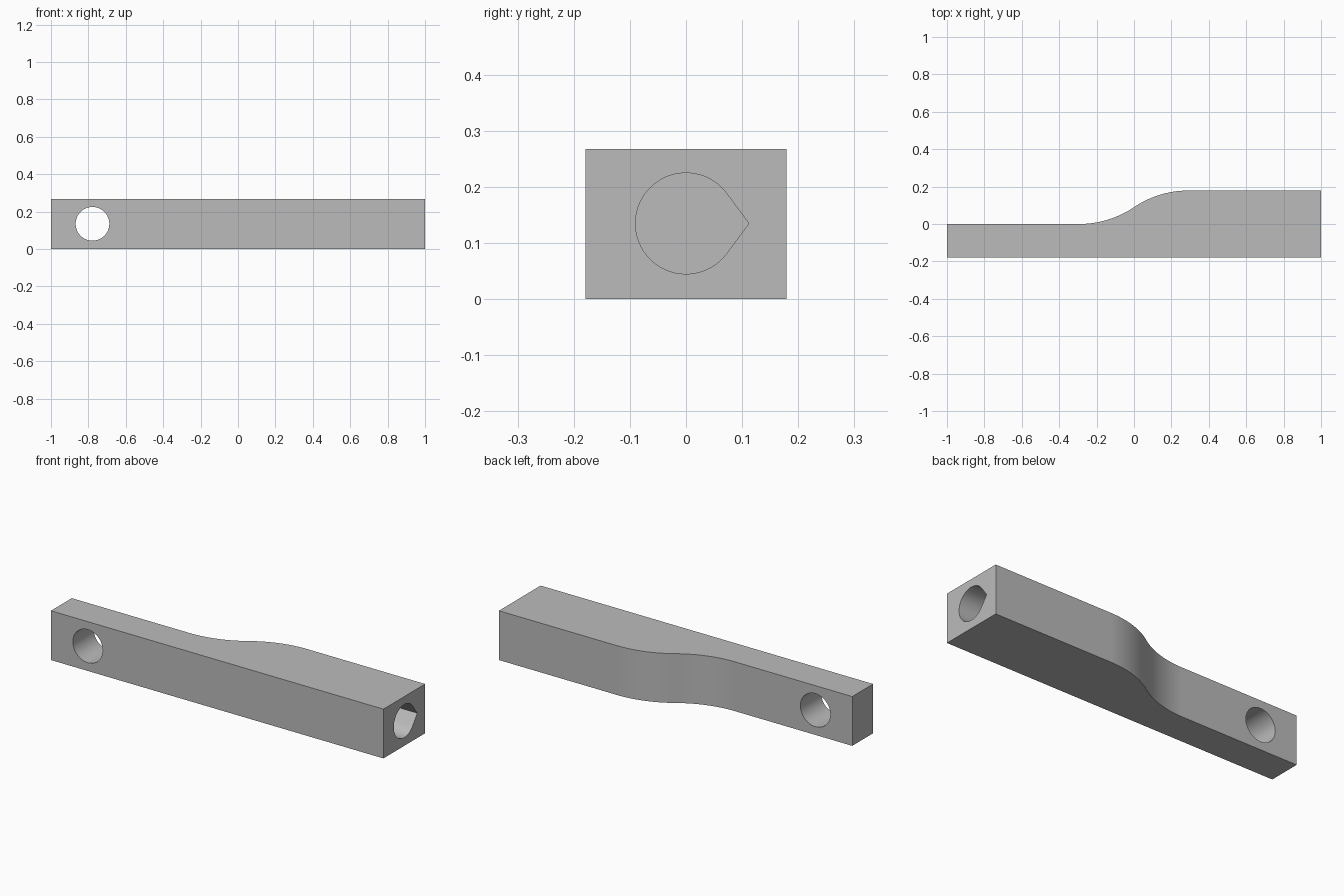
import bpy, bmesh, math
from mathutils import Vector

cube = bpy.data.objects.get("Cube")
if cube:
    bpy.data.objects.remove(cube, do_unlink=True)

HALF_W, HEIGHT = 0.179, 0.268
HOLE_R, MID_Z = 0.09, 0.135

grey = bpy.data.materials.new("plain grey")
grey.use_nodes = True
grey.diffuse_color = (0.5, 0.5, 0.5, 1)
grey.node_tree.nodes["Principled BSDF"].inputs["Base Color"].default_value = (0.5, 0.5, 0.5, 1)


def prism(name, outline, sweep):
    """Extrude a closed 3D outline along the sweep vector."""
    bm = bmesh.new()
    face = bm.faces.new([bm.verts.new(p) for p in outline])
    ext = bmesh.ops.extrude_face_region(bm, geom=[face])
    moved = [v for v in ext["geom"] if isinstance(v, bmesh.types.BMVert)]
    bmesh.ops.translate(bm, verts=moved, vec=Vector(sweep))
    bmesh.ops.recalc_face_normals(bm, faces=bm.faces)
    mesh = bpy.data.meshes.new(name)
    bm.to_mesh(mesh)
    bm.free()
    mesh.materials.append(grey)
    obj = bpy.data.objects.new(name, mesh)
    bpy.context.collection.objects.link(obj)
    return obj


def arc(cx, cy, r, a0, a1, n):
    """Points on an arc, angles in degrees."""
    angles = [math.radians(a0 + (a1 - a0) * i / n) for i in range(n + 1)]
    return [(cx + r * math.cos(a), cy + r * math.sin(a)) for a in angles]


# Bar outline: thin half, S-shaped shoulder of two arcs, thick half
bend = 34
r_in = 0.09 / (1 - math.cos(math.radians(bend)))
r_out = (HALF_W - 0.09) / (1 - math.cos(math.radians(bend)))
run_in, run_out = (r * math.sin(math.radians(bend)) for r in (r_in, r_out))
shoulder = arc(-run_in, r_in, r_in, -90, bend - 90, 16)
shoulder += arc(run_out, HALF_W - r_out, r_out, 90 + bend, 90, 16)[1:]
outline = [(-1, -HALF_W), (-1, 0)] + shoulder + [(1, HALF_W), (1, -HALF_W)]
bar = prism("handle_bar", [(x, y, 0) for x, y in outline], (0, 0, HEIGHT))

# Round cross hole through the thin end
ring = arc(-0.778, MID_Z, HOLE_R, 0, 360, 64)[:-1]
cross_hole = prism("cross_hole_cutter", [(x, -0.4, z) for x, z in ring], (0, 0.8, 0))

# Teardrop socket in the thick end, with its point towards the back
drop = arc(0, MID_Z, HOLE_R, 37, 323, 52) + [(0.112, MID_Z)]
socket = prism("socket_cutter", [(1.1, y, z) for y, z in drop], (-0.545, 0, 0))

bpy.context.view_layer.objects.active = bar
for cutter in (cross_hole, socket):
    mod = bar.modifiers.new(cutter.name, "BOOLEAN")
    mod.operation, mod.solver, mod.object = "DIFFERENCE", "EXACT", cutter
    bpy.ops.object.modifier_apply(modifier=mod.name)
    bpy.data.objects.remove(cutter, do_unlink=True)

# Smooth the curved walls, keep the edges crisp
bpy.ops.object.select_all(action="DESELECT")
bar.select_set(True)
bpy.ops.object.shade_smooth_by_angle(angle=math.radians(30))
